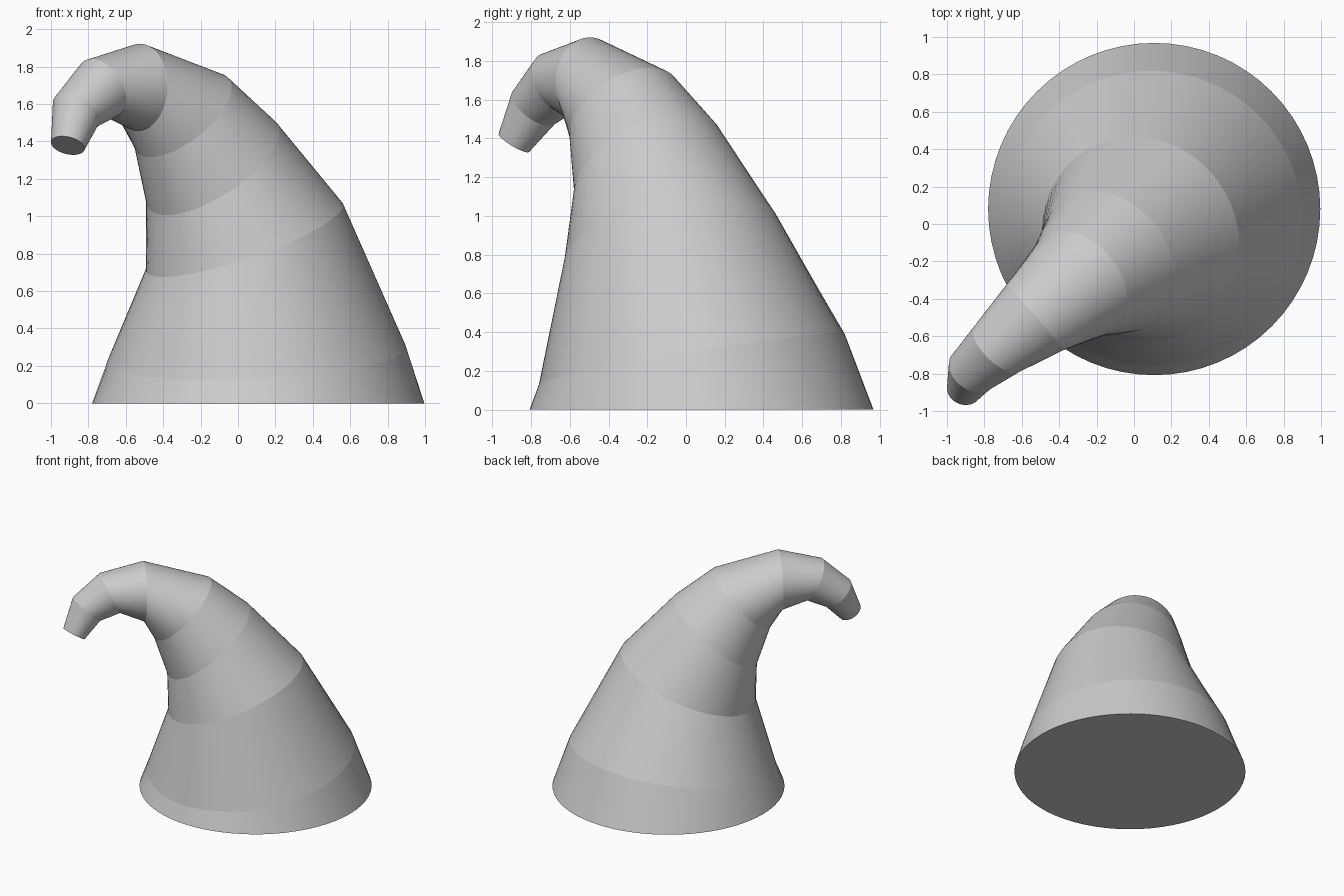
import bpy, bmesh, math
from mathutils import Vector

if "Cube" in bpy.data.objects:
    bpy.data.objects.remove(bpy.data.objects["Cube"])

SIDES = 64

# Centre, facing direction and radius of each ring, from base to tip
RINGS = [
    ((0.108, 0.08, 0.00), (0, 0, 1), 0.888),
    ((0.10, 0.03, 0.26), (-0.05, -0.165, 1), 0.80),
    ((0.035, -0.08, 0.885), (-0.32, -0.20, 0.93), 0.557),
    ((-0.135, -0.20, 1.27), (-0.50, -0.40, 0.77), 0.412),
    ((-0.295, -0.32, 1.54), (-0.56, -0.44, 0.70), 0.315),
    ((-0.53, -0.50, 1.69), (-0.75, -0.66, 0.03), 0.232),
    ((-0.73, -0.665, 1.685), (-0.64, -0.64, -0.42), 0.172),
    ((-0.865, -0.785, 1.56), (-0.43, -0.54, -0.73), 0.138),
    ((-0.91, -0.888, 1.378), (-0.21, -0.50, -0.84), 0.092),
]


def build_curled_cone(name):
    bm = bmesh.new()
    loops = []
    prev = Vector((0, 0, 1))
    u, v = Vector((1, 0, 0)), Vector((0, 1, 0))
    for centre, normal, radius in RINGS:
        # carry the ring axes along the bend without twisting
        n = Vector(normal).normalized()
        turn = prev.rotation_difference(n)
        u, v, prev = turn @ u, turn @ v, n
        c = Vector(centre)
        angles = [math.tau * i / SIDES for i in range(SIDES)]
        loops.append([bm.verts.new(c + radius * (math.cos(a) * u + math.sin(a) * v))
                      for a in angles])
    # tapered bands between the rings
    for low, high in zip(loops, loops[1:]):
        for i in range(SIDES):
            j = (i + 1) % SIDES
            bm.faces.new((low[i], low[j], high[j], high[i])).smooth = True
    # flat ends
    bm.faces.new(loops[0][::-1])
    bm.faces.new(loops[-1])
    # crisp crease at every ring
    for loop in loops:
        for i in range(SIDES):
            bm.edges.get((loop[i], loop[(i + 1) % SIDES])).smooth = False
    mesh = bpy.data.meshes.new(name)
    bm.to_mesh(mesh)
    bm.free()
    obj = bpy.data.objects.new(name, mesh)
    bpy.context.collection.objects.link(obj)
    return obj


build_curled_cone("curled_cone")
